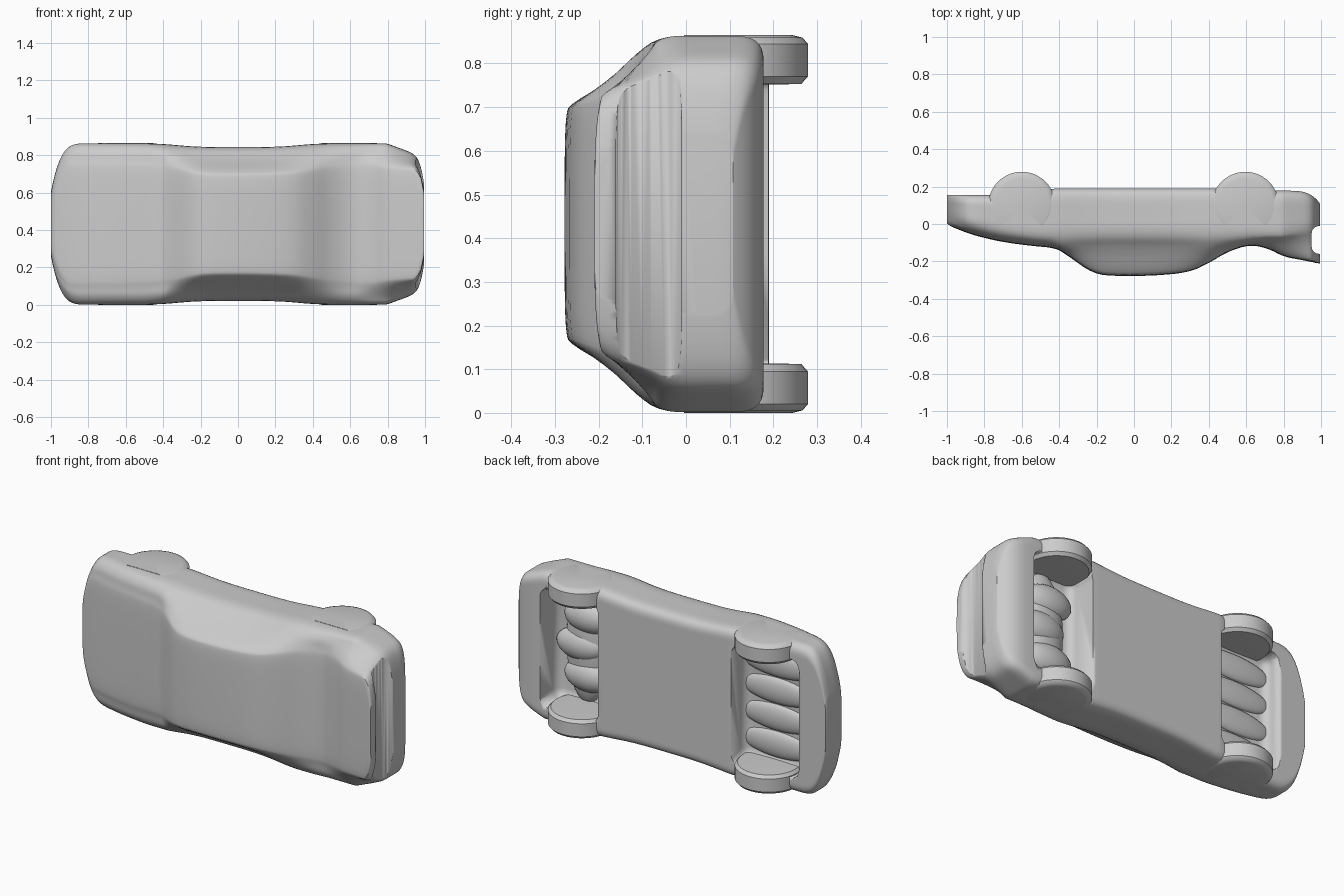
import bpy, bmesh, math
from mathutils import Vector, Matrix

if "Cube" in bpy.data.objects:
    bpy.data.objects.remove(bpy.data.objects["Cube"])

ZC = 0.4325  # the car lies on its side: length on x, width on z, roof towards -y


def chaikin(pts, closed, n=2):
    for _ in range(n):
        out = [] if closed else [pts[0]]
        for i in range(len(pts) if closed else len(pts) - 1):
            a, b = pts[i], pts[(i + 1) % len(pts)]
            out += [[p * .75 + q * .25 for p, q in zip(a, b)],
                    [p * .25 + q * .75 for p, q in zip(a, b)]]
        pts = out if closed else out + [pts[-1]]
    return pts


def clamp(t):
    return max(0, min(1, t))


def finish(name, bm, angle=35):
    bmesh.ops.recalc_face_normals(bm, faces=bm.faces)
    me = bpy.data.meshes.new(name)
    bm.to_mesh(me)
    bm.free()
    ob = bpy.data.objects.new(name, me)
    bpy.context.collection.objects.link(ob)
    bpy.ops.object.select_all(action='DESELECT')
    ob.select_set(True)
    bpy.context.view_layer.objects.active = ob
    bpy.ops.object.shade_smooth_by_angle(angle=math.radians(angle))
    return ob


def rounded_box(name, lo, hi, r):
    lo, hi = Vector(lo), Vector(hi)
    bm = bmesh.new()
    m = Matrix.Translation((lo + hi) / 2) @ Matrix.Diagonal((*(hi - lo), 1))
    bmesh.ops.create_cube(bm, size=1, matrix=m)
    bmesh.ops.bevel(bm, geom=bm.edges[:], offset=r, segments=4, profile=.5, affect='EDGES')
    return finish(name, bm)


def blob(name, centre, radii):
    bm = bmesh.new()
    m = Matrix.Translation(centre) @ Matrix.Diagonal((*radii, 1))
    bmesh.ops.create_uvsphere(bm, u_segments=24, v_segments=14, radius=1, matrix=m)
    return finish(name, bm, 60)


def section(x, top):
    """Closed cross-section (half width, y) of the body at x, for a given top height."""
    nose, tail = clamp((-.8 - x) / .2), clamp((x - .795) / .2)
    middle = math.exp(-(x / .35) ** 4)
    w = (.431 - .02 * middle) * (1 - .6 * nose ** 4) * (1 - .17 * tail - .35 * tail ** 10)
    roof = min(.34 - .38 * max(0, -.11 - top), .82 * w)
    belt = .905 * w - .02 * middle
    belt_y = max(-.125 + .04 * clamp((x - .4) / .3), top + .02)
    side_y = max(-.06, top + .06) + .05 * tail
    bot = .19 - .035 * clamp((-x - .42) / .2) - .012 * clamp((x - .42) / .2) - .07 * tail ** 4
    half = [(.55 * roof, top), (.9 * roof, top + .003), (roof, top + .012), (belt, belt_y),
            (w, side_y), (w, (side_y + bot) / 2), (w, bot - .03), (w - .03, bot), (w - .09, bot)]
    return chaikin(half + [(-h, y) for h, y in reversed(half)], True)


# Body: side profile along the bonnet, windscreen, roof, rear window and spoiler
top_line = [(-1, .005), (-.985, -.01), (-.95, -.025), (-.9, -.045), (-.82, -.07), (-.7, -.097),
            (-.55, -.117), (-.42, -.128), (-.36, -.165), (-.22, -.266), (-.1, -.279), (.1, -.277),
            (.29, -.26), (.4, -.21), (.5, -.148), (.62, -.11), (.72, -.132), (.8, -.175),
            (.9, -.193), (.95, -.203), (.98, -.21), (.995, -.21)]
bm = bmesh.new()
rings = [[bm.verts.new((x, y, ZC + h)) for h, y in section(x, t)]
         for x, t in chaikin(top_line, False)]
for a, b in zip(rings, rings[1:]):
    for i in range(len(a)):
        j = (i + 1) % len(a)
        bm.faces.new((a[i], a[j], b[j], b[i]))
bm.faces.new(rings[0])
bm.faces.new(rings[-1])
body = finish("car_body", bm)

# Hollows under both axles and the recess below the tail spoiler
cutters = [
    rounded_box("front_hollow", (-.83, .05, .09), (-.42, .40, .775), .05),
    rounded_box("rear_hollow", (.43, .01, .09), (.81, .40, .775), .05),
    rounded_box("tail_recess", (.95, -.16, -.1), (1.2, -.01, 1.0), .04)]
for c in cutters:
    mod = body.modifiers.new("cut", 'BOOLEAN')
    mod.object = c
    mod.operation = 'DIFFERENCE'
    mod.solver = 'EXACT'
    bpy.context.view_layer.objects.active = body
    bpy.ops.object.modifier_apply(modifier=mod.name)
    bpy.data.objects.remove(c)

# Wheels: lathed profile (radius, depth from outer face), upper part trimmed inside the body
profile = [(0, 0), (.145, 0), (.168, .006), (.18, .02), (.18, .095), (.165, .112), (0, .115)]
for end, x in (("front", -.60), ("rear", .595)):
    for side, s in (("left", 1), ("right", -1)):
        bm = bmesh.new()
        vs = [bm.verts.new((x + r, .099, ZC + s * (ZC - d))) for r, d in profile]
        for a, b in zip(vs, vs[1:]):
            bm.edges.new((a, b))
        bmesh.ops.spin(bm, geom=bm.verts[:] + bm.edges[:], cent=(x, .099, 0), axis=(0, 0, 1),
                       angle=math.tau, steps=48, use_duplicate=False)
        bmesh.ops.remove_doubles(bm, verts=bm.verts[:], dist=.0001)
        cut = bmesh.ops.bisect_plane(bm, geom=bm.verts[:] + bm.edges[:] + bm.faces[:],
                                     plane_co=(0, -.005, 0), plane_no=(0, 1, 0), clear_inner=True)
        bmesh.ops.holes_fill(bm, edges=[e for e in bm.edges if e.is_boundary], sides=0)
        finish(f"{end}_{side}_wheel", bm)

# Lengthwise ribs under the front, rounded mechanical lumps under the rear
for i in range(4):
    blob(f"front_rib_{i + 1}", (-.62, .05, ZC + (i - 1.5) * .155), (.24, .03, .075))
blob("rear_axle_housing", (.62, .01, ZC), (.13, .07, .34))
for i in range(3):
    blob(f"rear_lump_{i + 1}", (.60 + .05 * (i % 2), .03, ZC + (i - 1) * .17), (.15, .07, .09))
